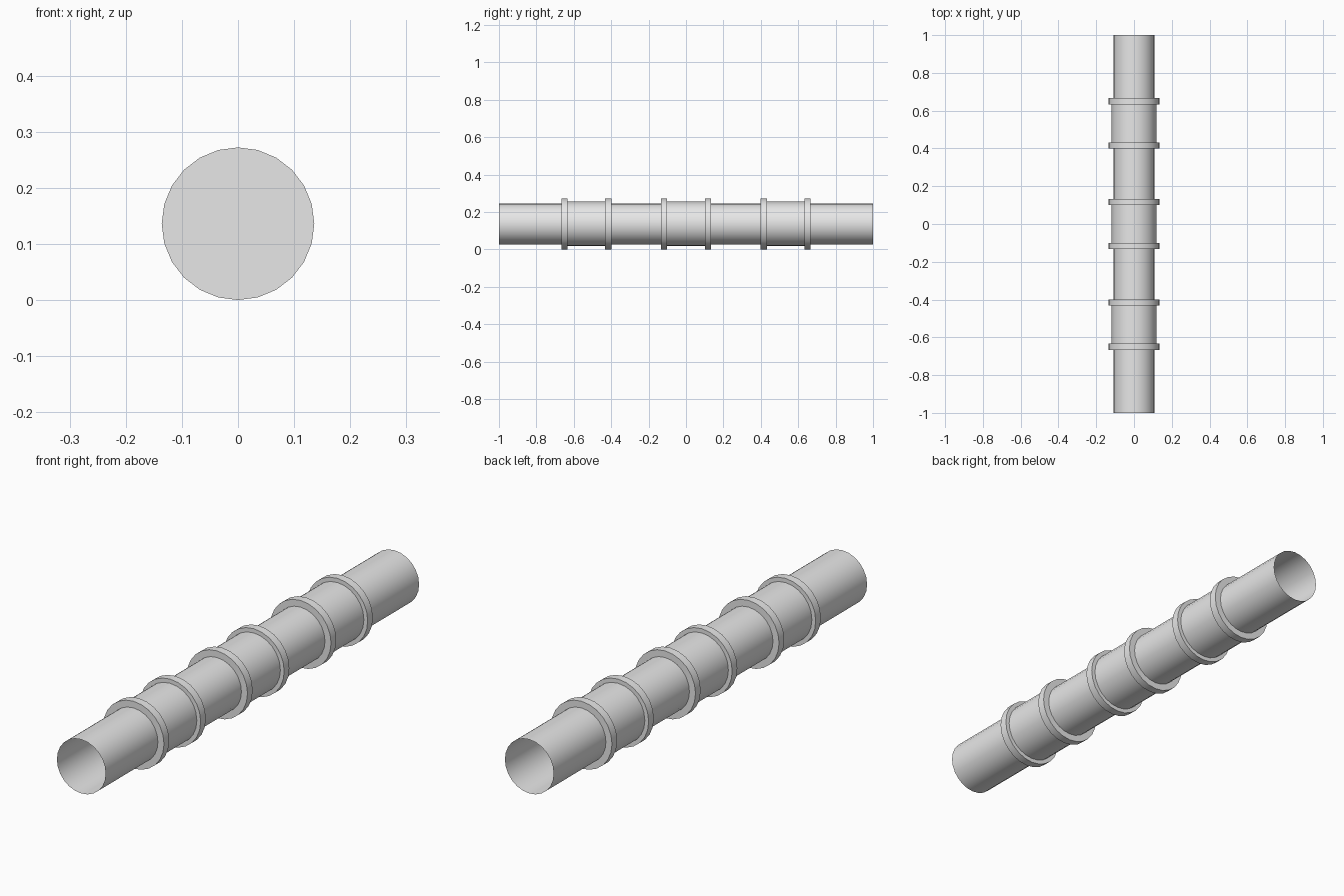
import bpy, math

if "Cube" in bpy.data.objects:
    bpy.data.objects.remove(bpy.data.objects["Cube"])

AXIS_Z = 0.136   # height of the pipe axis
SIDES = 24

grey = bpy.data.materials.new("light_grey")
grey.diffuse_color = (0.8, 0.8, 0.8, 1)
grey.use_nodes = True
grey.node_tree.nodes["Principled BSDF"].inputs["Base Color"].default_value = grey.diffuse_color


def tube(name, y, radius, length, fill):
    """Cylinder lying along y, smooth round its wall."""
    bpy.ops.mesh.primitive_cylinder_add(
        vertices=SIDES, radius=radius, depth=length, end_fill_type=fill,
        location=(0, y, AXIS_Z), rotation=(math.pi / 2, 0, 0))
    ob = bpy.context.object
    ob.name = name
    ob.data.materials.append(grey)
    bpy.ops.object.shade_smooth_by_angle(angle=math.radians(30))
    return ob


# Long open-ended pipe
tube("pipe", 0, 0.109, 2.0, 'NOTHING')

# Three couplings: a sleeve with a solid flange disc at each end
for i, y in enumerate((-0.533, 0, 0.533)):
    tube(f"sleeve_{i + 1}", y, 0.119, 0.234, 'NOTHING')
    for side, label in ((-1, "front"), (1, "back")):
        tube(f"flange_{i + 1}_{label}", y + side * 0.117, AXIS_Z, 0.033, 'NGON')
